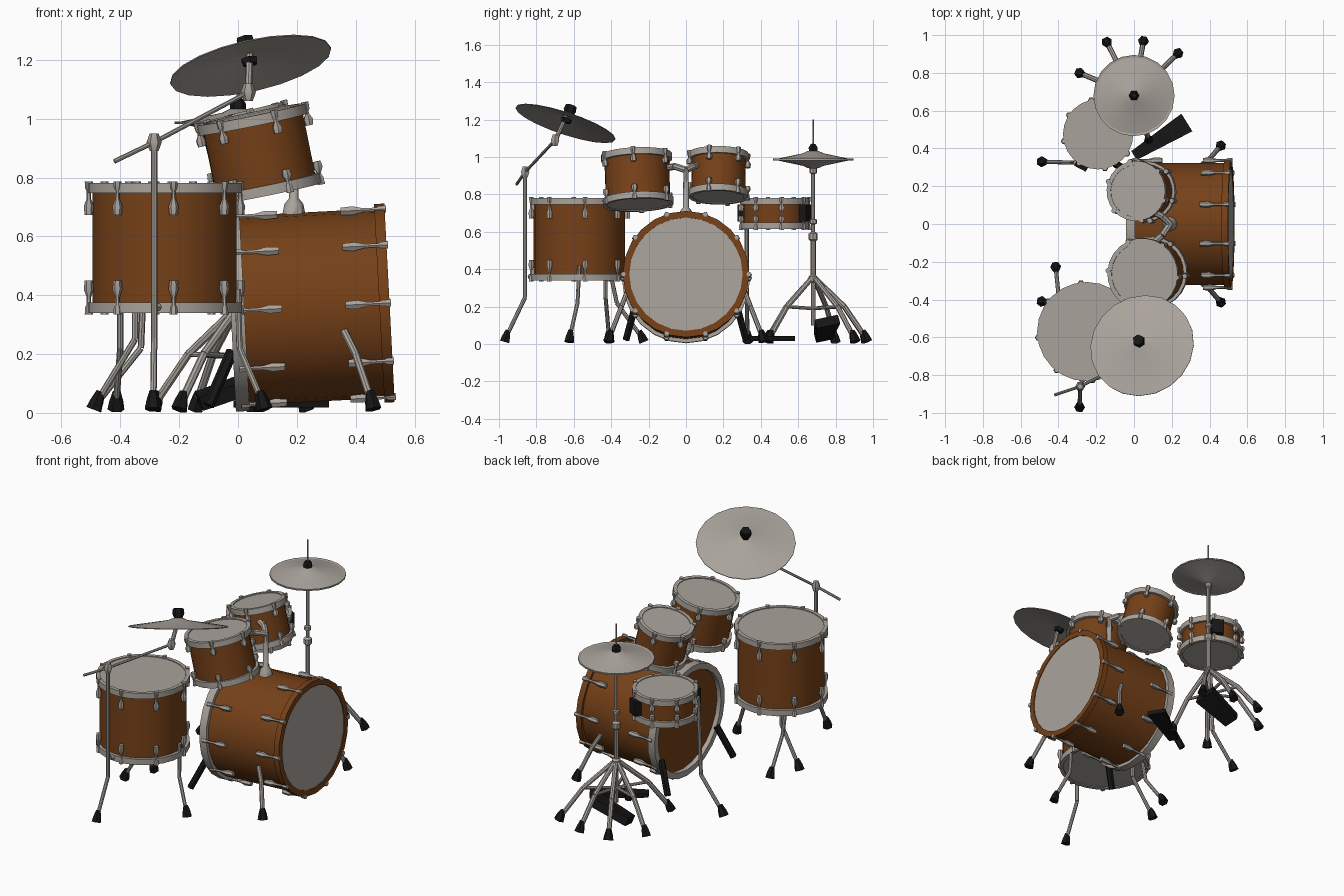
import bpy, bmesh, math
from mathutils import Vector, Matrix

if "Cube" in bpy.data.objects:
    bpy.data.objects.remove(bpy.data.objects["Cube"])


def material(name, rgb):
    m = bpy.data.materials.new(name)
    m.diffuse_color = (*rgb, 1)
    m.use_nodes = True
    m.node_tree.nodes["Principled BSDF"].inputs["Base Color"].default_value = m.diffuse_color
    return m


METAL = material("warm grey", (0.40, 0.365, 0.33))
WOOD = material("brown wood", (0.18, 0.052, 0.009))
BLACK = material("black rubber", (0.008, 0.008, 0.008))


def lathe(bm, origin, axis, profile, n=24):
    """Spin (radius, height) points around an axis."""
    q = Vector(axis).to_track_quat('Z', 'Y')
    o = Vector(origin)
    rings = []
    for r, h in profile:
        if r < 1e-6:
            rings.append([bm.verts.new(o + q @ Vector((0, 0, h)))] * n)
        else:
            rings.append([bm.verts.new(o + q @ Vector((r * math.cos(a), r * math.sin(a), h)))
                          for a in (2 * math.pi * i / n for i in range(n))])
    for a, b in zip(rings, rings[1:]):
        for i in range(n):
            j = (i + 1) % n
            vs = list(dict.fromkeys([a[i], a[j], b[j], b[i]]))
            if len(vs) > 2:
                bm.faces.new(vs)


def tube(bm, points, r=0.011, n=8):
    for a, b in zip(points, points[1:]):
        d = Vector(b) - Vector(a)
        lathe(bm, a, d, [(0, 0), (r, 0), (r, d.length), (0, d.length)], n)


def box(bm, centre, size, rot=(0, 0, 0), taper=1.0):
    m = Matrix.Translation(centre)
    for ang, ax in zip(rot, 'XYZ'):
        m = m @ Matrix.Rotation(math.radians(ang), 4, ax)
    vs = bmesh.ops.create_cube(bm, size=1)['verts']
    for v in vs:
        k = taper if v.co.x < 0 else 1
        v.co = m @ Vector((v.co.x * size[0], v.co.y * size[1] * k, v.co.z * size[2]))


def finish(bm, name, mat):
    bmesh.ops.remove_doubles(bm, verts=bm.verts, dist=1e-5)
    bmesh.ops.recalc_face_normals(bm, faces=bm.faces)
    me = bpy.data.meshes.new(name)
    bm.to_mesh(me)
    bm.free()
    me.materials.append(mat)
    me.shade_smooth()
    me.set_sharp_from_angle(angle=math.radians(40))
    ob = bpy.data.objects.new(name, me)
    bpy.context.collection.objects.link(ob)
    return ob


def ring(bm, o, d, ri, ro, h0, h1):
    lathe(bm, o, d, [(ri, h0), (ro, h0), (ro, h1), (ri, h1), (ri, h0)])


def disc(bm, o, d, r, h):
    lathe(bm, o, d, [(0, h - .003), (r, h - .003), (r, h + .003), (0, h + .003)])


def lugs(bm, a, axis, L, r, count, reach, phase=0):
    """Teardrop lugs with tension rods at both ends of a drum."""
    d = Vector(axis).normalized()
    q = d.to_track_quat('Z', 'Y')
    for i in range(count):
        t = 2 * math.pi * i / count + phase
        p = Vector(a) + q @ Vector((math.cos(t), math.sin(t), 0)) * (r + .014)
        for o, s in ((p, d), (p + d * L, -d)):
            lathe(bm, o, s, [(0, -.005), (.014, -.005), (.012, .02), (.007, .028),
                             (.008, reach * .5), (.017, reach * .72), (.014, reach), (0, reach)], 6)


def drum(name, a, b, r, hoop, count, reach, phase=0.0):
    d = Vector(b) - Vector(a)
    L = d.length
    bm = bmesh.new()
    lathe(bm, a, d, [(r, .005), (r, L - .005)])
    finish(bm, name + "_shell", WOOD)
    bm = bmesh.new()
    for h0, h1 in ((0, .035), (L - .035, L)):
        ring(bm, a, d, hoop - .022, hoop, h0, h1)
    finish(bm, name + "_hoops", METAL)
    bm = bmesh.new()
    for h in (.008, L - .008):
        disc(bm, a, d, hoop - .012, h)
    finish(bm, name + "_heads", METAL)
    bm = bmesh.new()
    lugs(bm, a, d, L, r, count, reach, phase)
    finish(bm, name + "_lugs", METAL)


def legs(name, paths, r=0.011):
    """Bent legs ending in black rubber feet."""
    bm, fm = bmesh.new(), bmesh.new()
    for p in paths:
        tube(bm, p, r)
        e, k = Vector(p[-1]), Vector(p[-2])
        up = (k - e).normalized() + Vector((0, 0, .6))
        lathe(fm, (e.x, e.y, .012), up, [(0, 0), (.029, 0), (.024, .03), (.014, .065), (0, .065)], 6)
    finish(bm, name + "_legs", METAL)
    finish(fm, name + "_feet", BLACK)


# Bass drum
A, B = Vector((0, 0, .347)), Vector((.515, 0, .374))
D = B - A
L = D.length
bm = bmesh.new()
lathe(bm, A, D, [(.322, .01), (.322, L - .02)])
ring(bm, A, D, .303, .338, L - .035, L)
disc(bm, A, D, .315, .005)
finish(bm, "bass_shell", WOOD)
bm = bmesh.new()
ring(bm, A, D, .305, .342, -.025, .022)
finish(bm, "bass_rear_hoop", METAL)
bm = bmesh.new()
disc(bm, A, D, .306, L - .008)
finish(bm, "bass_front_head", METAL)
bm = bmesh.new()
lugs(bm, A, D, L, .322, 10, .15)
finish(bm, "bass_lugs", METAL)
legs("bass_spur", [[(.36, s * .315, .28), (.40, s * .345, .20), (.46, s * .415, .02)] for s in (1, -1)], .013)

# Black struts by the rear hoop and floor pedal
bm = bmesh.new()
for s in (1, -1):
    tube(bm, [(-.02, s * .27, .21), (-.10, s * .32, .025)], .02, 6)
box(bm, (.14, .45, .03), (.33, .11, .025), (0, 0, 32), .5)
finish(bm, "bass_pedal", BLACK)

# Toms and snare
drum("floor_tom", (-.25, -.57, .34), (-.25, -.57, .782), .245, .263, 8, .11, .12)
drum("large_tom", (.10, -.255, .745), (.045, -.265, 1.015), .173, .19, 6, .075, .25)
drum("small_tom", (.07, .172, .785), (.01, .175, 1.02), .145, .16, 6, .07, .25)
drum("snare", (-.19, .475, .615), (-.19, .475, .782), .17, .186, 8, .07, .2)

# Snare strainer boxes
bm = bmesh.new()
for x, y in ((-.105, .635), (-.275, .315)):
    box(bm, (x, y, .70), (.05, .07, .09), (0, 0, 62))
finish(bm, "snare_strainer", BLACK)

# Tom mount
bm = bmesh.new()
lathe(bm, (.19, 0, .67), (0, 0, 1), [(0, 0), (.04, 0), (.032, .04), (.016, .06), (.014, .27), (0, .27)], 8)
tube(bm, [(.09, -.11, .94), (.15, -.06, .95), (.19, 0, .93), (.15, .04, .95), (.09, .07, .96)], .018)
finish(bm, "tom_mount", METAL)

# Floor tom legs, one rising as the cymbal post
legs("floor_tom", [
    [(-.285, -.86, .93), (-.285, -.86, .25), (-.288, -.97, .02)],
    [(0, -.57, .42), (.005, -.58, .22), (.09, -.625, .02)],
    [(-.35, -.43, .36), (-.35, -.43, .25), (-.49, -.41, .02)],
    [(-.40, -.40, .36), (-.40, -.37, .22), (-.415, -.225, .02)]])

# Snare leg
legs("snare", [[(-.31, .325, .70), (-.33, .325, .22), (-.49, .33, .02)]])

# Crash cymbal with boom
bm = bmesh.new()
tube(bm, [(-.42, -.905, .855), (-.285, -.86, .92), (.035, -.70, 1.09)], .008)
tube(bm, [(.035, -.70, 1.085), (.04, -.64, 1.22)], .012)
for c in ((-.285, -.86, .92), (.035, -.70, 1.09)):
    lathe(bm, Vector(c) - Vector((0, 0, .03)), (0, 0, 1), [(0, 0), (.015, 0), (.026, .03), (.015, .06), (0, .06)], 6)
tube(bm, [(-.285, -.835, .36), (-.25, -.80, .36)], .016)
finish(bm, "crash_boom", METAL)


def cymbal(bm, o, d, R, s=1):
    lathe(bm, o, d, [(0, .038 * s), (.03, .034 * s), (.055, .022 * s), (R, -.012 * s),
                     (R, -.016 * s), (.055, .016 * s), (0, .028 * s)], 20)


CO, CN = Vector((.04, -.64, 1.193)), Vector((-.225, .33, 1)).normalized()
bm = bmesh.new()
cymbal(bm, CO, CN, .28)
finish(bm, "crash_cymbal", METAL)
bm = bmesh.new()
lathe(bm, CO, CN, [(0, .03), (.022, .03), (.034, .06), (.03, .088), (0, .088)], 6)
lathe(bm, CO, CN, [(0, -.01), (.026, -.01), (.03, .012), (0, .02)], 6)
finish(bm, "crash_nuts", BLACK)

# Hi-hat
HX, HY = 0.0, .68
UP = (0, 0, 1)
bm = bmesh.new()
lathe(bm, (HX, HY, 0), UP, [(0, .10), (.013, .10), (.013, .33), (.024, .335), (.024, .36), (.014, .37),
                            (.014, .55), (.024, .56), (.024, .59), (.011, .60), (.011, .64), (.02, .645),
                            (.02, .665), (.011, .67), (.011, .91), (.02, .915), (.02, .94), (.006, .95),
                            (.004, 1.2), (0, 1.2)], 8)
finish(bm, "hi_hat_post", METAL)
bm = bmesh.new()
cymbal(bm, (HX, HY, .998), UP, .215)
cymbal(bm, (HX, HY, .975), UP, .215, -1)
finish(bm, "hi_hat_cymbals", METAL)
bm = bmesh.new()
lathe(bm, (HX, HY, 0), UP, [(0, 1.03), (.026, 1.03), (.028, 1.05), (.014, 1.07), (0, 1.07)], 6)
box(bm, (-.02, .745, .08), (.24, .13, .05), (15, -18, 10), .7)
finish(bm, "hi_hat_pedal", BLACK)

# Hi-hat stand legs with braces
paths = []
bm = bmesh.new()
for x, y in ((-.29, .80), (-.145, .965), (.05, .97), (.235, .905), (-.20, .43), (.08, .44)):
    mid = (HX + (x - HX) * .58, HY + (y - HY) * .58, .20)
    paths.append([(HX + (x - HX) * .06, HY + (y - HY) * .06, .345), mid, (x, y, .02)])
    tube(bm, [(HX, HY, .19), mid], .009)
finish(bm, "hi_hat_braces", METAL)
legs("hi_hat", paths, .014)
